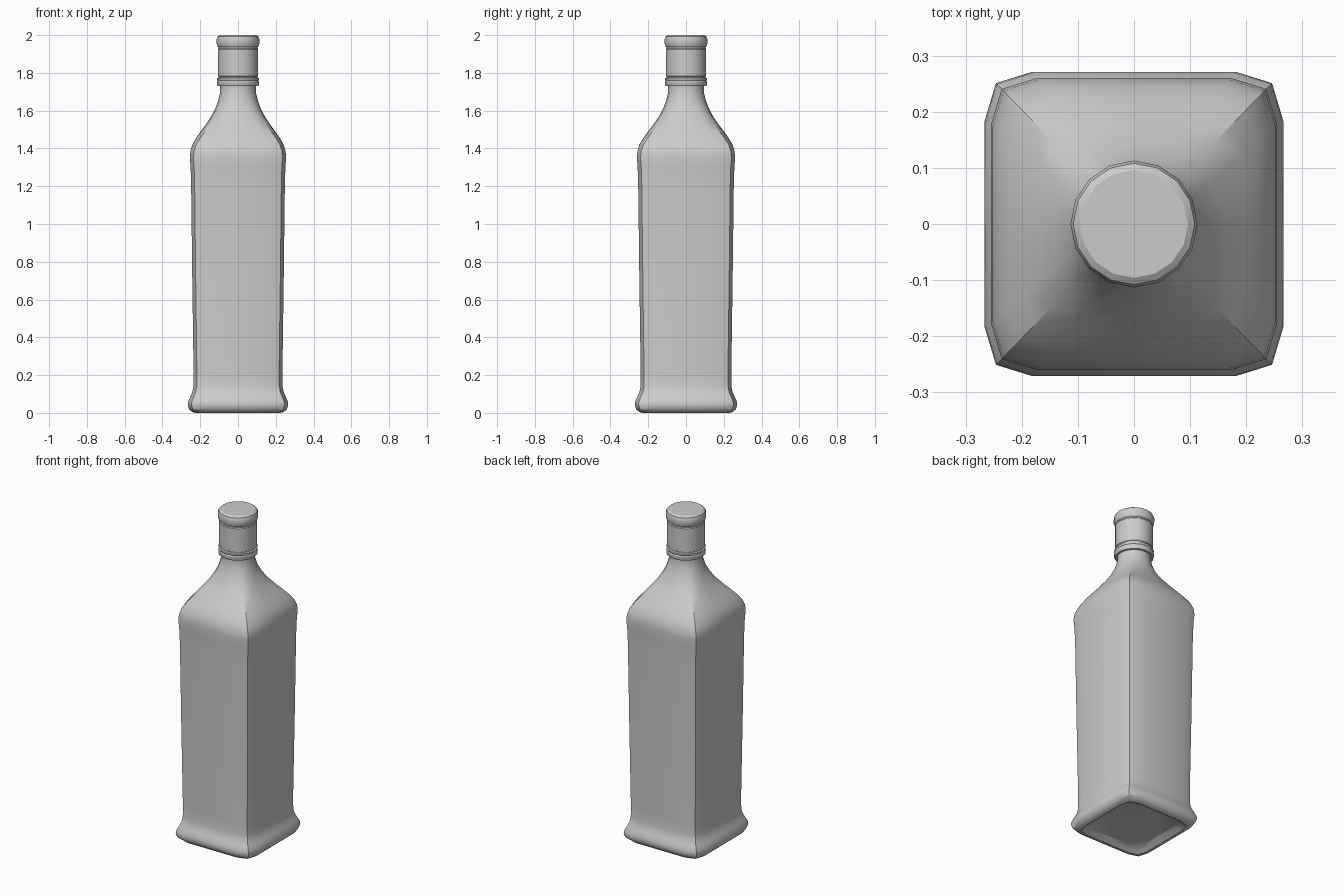
import bpy, bmesh
from math import cos, sin, pi

# One quarter of the 16-point rounded-square section (half width 1)
QUARTER = [(1, 0), (1, 0.68), (0.925, 0.925), (0.68, 1)]


def section(half, z, square, y_scale):
    """Ring of 16 points blended between a circle and a rounded square."""
    pts = []
    for i in range(16):
        q, k = divmod(i, 4)
        x, y = QUARTER[k]
        for _ in range(q):
            x, y = -y, x
        a = 2 * pi * i / 16
        px = half * (x * square + cos(a) * (1 - square))
        py = half * (y * square + sin(a) * (1 - square))
        pts.append((px, py * (1 + (y_scale - 1) * square), z))
    return pts


def loft(name, rows, y_scale=1.0):
    bm = bmesh.new()
    rings = [[bm.verts.new(p) for p in section(r, z, s, y_scale)]
             for z, r, s in rows]
    for a, b in zip(rings, rings[1:]):
        for i in range(16):
            j = (i + 1) % 16
            bm.faces.new((a[i], a[j], b[j], b[i]))
    bm.faces.new(rings[0][::-1])
    bm.faces.new(rings[-1])
    bmesh.ops.recalc_face_normals(bm, faces=bm.faces)
    mesh = bpy.data.meshes.new(name)
    bm.to_mesh(mesh)
    bm.free()
    obj = bpy.data.objects.new(name, mesh)
    bpy.context.collection.objects.link(obj)
    bpy.ops.object.select_all(action='DESELECT')
    obj.select_set(True)
    bpy.context.view_layer.objects.active = obj
    bpy.ops.object.shade_smooth_by_angle(angle=pi / 6)
    return obj


# Bottle: recessed underside, flared foot, tapered walls, shoulder and neck
# Each row is (height, half width, squareness)
loft("bottle_body", [
    (0.025, 0.185, 1), (0.012, 0.205, 1), (0.0, 0.222, 1), (0.004, 0.242, 1),
    (0.018, 0.258, 1), (0.04, 0.266, 1), (0.06, 0.264, 1), (0.085, 0.253, 1),
    (0.11, 0.242, 1), (0.14, 0.236, 1), (0.2, 0.235, 1), (0.7, 0.242, 1),
    (1.2, 0.248, 1), (1.3, 0.251, 1), (1.35, 0.255, 1), (1.385, 0.252, 0.99),
    (1.42, 0.242, 0.96), (1.455, 0.222, 0.9), (1.49, 0.197, 0.81),
    (1.53, 0.168, 0.68), (1.57, 0.142, 0.5), (1.61, 0.121, 0.32),
    (1.65, 0.106, 0.15), (1.69, 0.096, 0.04), (1.72, 0.094, 0),
    (1.76, 0.094, 0)], y_scale=1.02)

# Screw cap: tamper ring, grooves, barrel and rounded crown
loft("cap", [(z, r, 0) for z, r in [
    (1.73, 0.094), (1.73, 0.107), (1.737, 0.111), (1.755, 0.111),
    (1.76, 0.108), (1.765, 0.111), (1.772, 0.111), (1.776, 0.104),
    (1.782, 0.104), (1.784, 0.107), (1.925, 0.107), (1.93, 0.103),
    (1.937, 0.103), (1.941, 0.108), (1.955, 0.113), (1.978, 0.113),
    (1.992, 0.108), (2.0, 0.096)]])
